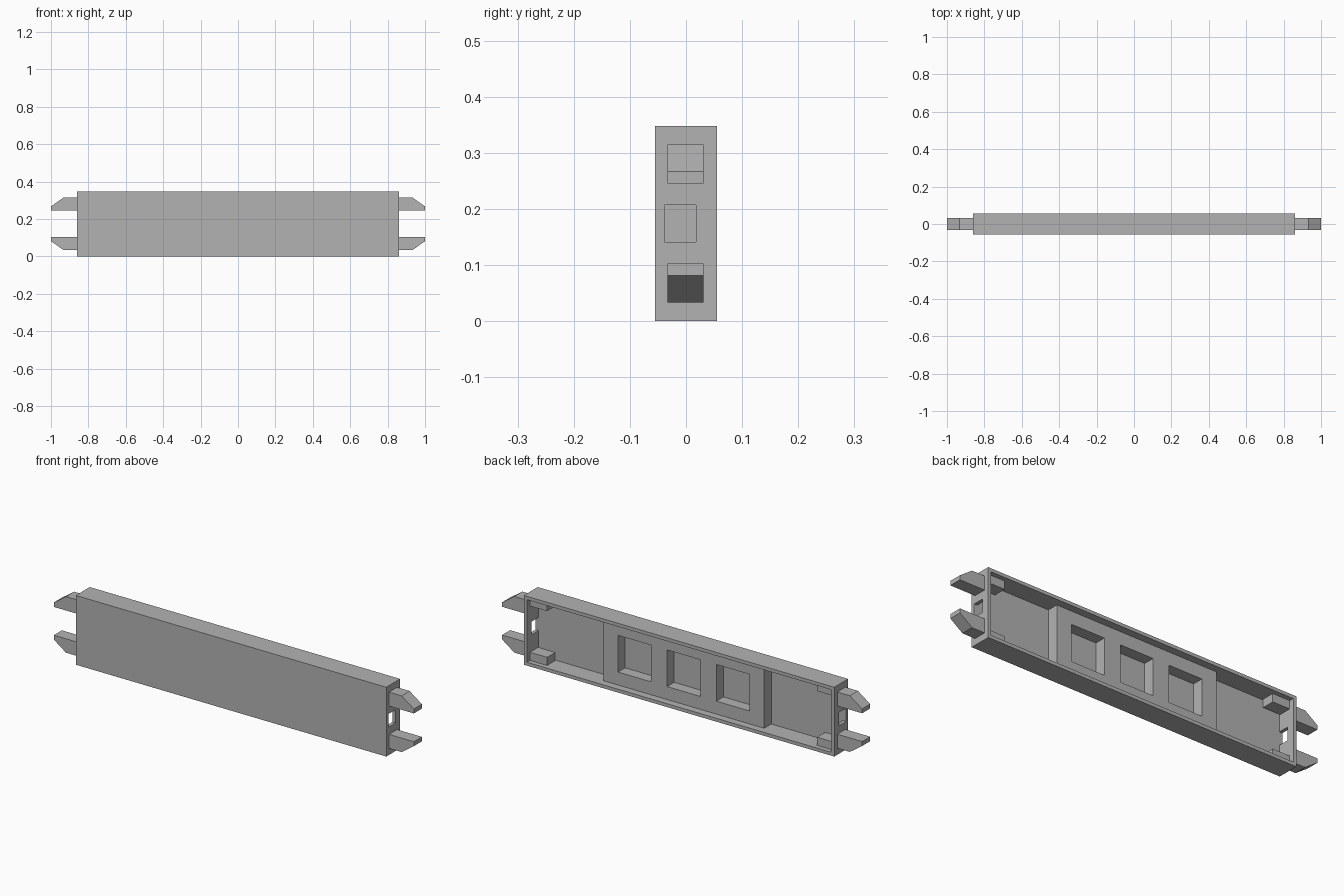
import bpy
import bmesh

cube = bpy.data.objects.get("Cube")
if cube:
    bpy.data.objects.remove(cube, do_unlink=True)

# Main dimensions
HALF, DEPTH, HEIGHT, WALL = 0.862, 0.055, 0.348, 0.017
FLOOR, CORE_TOP, CORE_HALF = -DEPTH + WALL, 0.018, 0.447

grey = bpy.data.materials.new("plain grey")
grey.use_nodes = True
colour = (0.45, 0.45, 0.45, 1)
grey.diffuse_color = colour
grey.node_tree.nodes["Principled BSDF"].inputs["Base Color"].default_value = colour


def prism(name, outline, y0, y1):
    """Extrude an (x, z) outline from y0 to y1."""
    bm = bmesh.new()
    face = bm.faces.new([bm.verts.new((x, y0, z)) for x, z in outline])
    ext = bmesh.ops.extrude_face_region(bm, geom=[face])
    moved = [v for v in ext["geom"] if isinstance(v, bmesh.types.BMVert)]
    bmesh.ops.translate(bm, verts=moved, vec=(0, y1 - y0, 0))
    bmesh.ops.recalc_face_normals(bm, faces=bm.faces)
    mesh = bpy.data.meshes.new(name)
    bm.to_mesh(mesh)
    bm.free()
    mesh.materials.append(grey)
    obj = bpy.data.objects.new(name, mesh)
    bpy.context.collection.objects.link(obj)
    return obj


def box(name, x0, x1, y0, y1, z0, z1):
    return prism(name, [(x0, z0), (x1, z0), (x1, z1), (x0, z1)], y0, y1)


def cut(obj, cutter):
    """Subtract the cutter from the object and discard it."""
    cutter.hide_render = True
    mod = obj.modifiers.new("cut", "BOOLEAN")
    mod.operation, mod.solver, mod.object = "DIFFERENCE", "EXACT", cutter
    bpy.context.view_layer.update()
    graph = bpy.context.evaluated_depsgraph_get()
    mesh = bpy.data.meshes.new_from_object(obj.evaluated_get(graph))
    obj.modifiers.clear()
    obj.data = mesh
    bpy.data.objects.remove(cutter, do_unlink=True)


# Shallow tray, open at the back, with a window in each end wall
tray = box("tray", -HALF, HALF, -DEPTH, DEPTH, 0, HEIGHT)
cut(tray, box("cavity", -HALF + WALL, HALF - WALL, FLOOR, 0.1, WALL, HEIGHT - WALL))
for side in (-1, 1):
    xs = sorted((side * (HALF - 0.05), side * (HALF + 0.05)))
    cut(tray, box("end_window", *xs, FLOOR, CORE_TOP, 0.141, 0.207))

# Raised core with three square pockets down to the tray floor
core = box("raised_core", -CORE_HALF, CORE_HALF, FLOOR - 0.005, CORE_TOP,
           WALL - 0.005, HEIGHT - WALL + 0.005)
for i in (-1, 0, 1):
    x = i * 0.273
    cut(core, box("pocket", x - 0.092, x + 0.092, -0.1, 0.1, 0.082, 0.266))

# Tapered prongs outside and small corner blocks inside, at all four corners
PRONG = [(0.855, 0.033), (0.932, 0.033), (1, 0.081), (1, 0.103), (0.855, 0.103)]
BLOCK = [(0.75, 0.012), (0.85, 0.012), (0.85, 0.058), (0.75, 0.058)]
for side, side_name in ((1, "left"), (-1, "right")):
    for upper, level in ((False, "lower"), (True, "upper")):
        for part, outline in (("prong", PRONG), ("corner_block", BLOCK)):
            pts = [(side * x, HEIGHT - z if upper else z) for x, z in outline]
            prism(f"{level}_{side_name}_{part}", pts, -0.033, 0.031)
